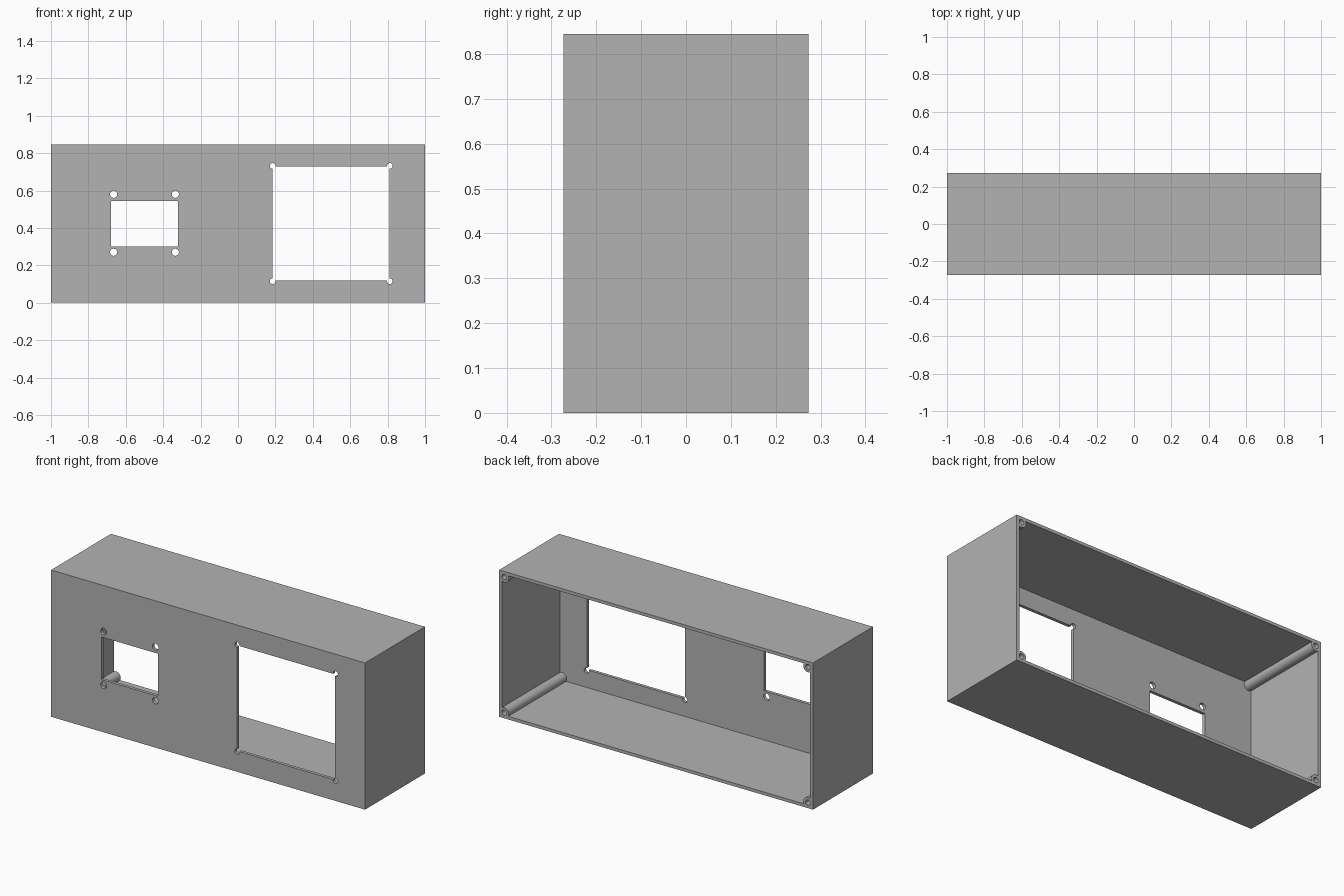
import bpy, bmesh, math
from mathutils import Matrix, Vector

if "Cube" in bpy.data.objects:
    bpy.data.objects.remove(bpy.data.objects["Cube"], do_unlink=True)

W, D, H = 2.0, 0.545, 0.845      # outer size
WALL = 0.018                     # wall and panel thickness
FRONT, BACK = -D / 2, D / 2

grey = bpy.data.materials.new("light_grey")
grey.use_nodes = True
colour = (0.45, 0.45, 0.45, 1)
grey.diffuse_color = colour
grey.node_tree.nodes["Principled BSDF"].inputs["Base Color"].default_value = colour


def make(name, bm):
    mesh = bpy.data.meshes.new(name)
    bm.to_mesh(mesh)
    bm.free()
    mesh.materials.append(grey)
    obj = bpy.data.objects.new(name, mesh)
    bpy.context.collection.objects.link(obj)
    return obj


def box(name, x0, x1, y0, y1, z0, z1):
    bm = bmesh.new()
    centre = Vector((x0 + x1, y0 + y1, z0 + z1)) / 2
    size = Matrix.Diagonal((x1 - x0, y1 - y0, z1 - z0, 1))
    bmesh.ops.create_cube(bm, size=1, matrix=Matrix.Translation(centre) @ size)
    return make(name, bm)


def rod(name, x, z, radius, y0, y1):
    """Cylinder along the depth axis."""
    bm = bmesh.new()
    place = Matrix.Translation((x, (y0 + y1) / 2, z)) @ Matrix.Rotation(math.pi / 2, 4, 'X')
    bmesh.ops.create_cone(bm, cap_ends=True, segments=32, radius1=radius,
                          radius2=radius, depth=y1 - y0, matrix=place)
    return make(name, bm)


def cut(target, cutter):
    """Subtract the cutter from the target and discard it."""
    mod = target.modifiers.new("cut", 'BOOLEAN')
    mod.operation = 'DIFFERENCE'
    mod.solver = 'EXACT'
    mod.object = cutter
    bpy.context.view_layer.objects.active = target
    bpy.ops.object.modifier_apply(modifier=mod.name)
    bpy.data.objects.remove(cutter, do_unlink=True)


# Enclosure block and the hollow inside it, open at the back
enclosure = box("enclosure", -W / 2, W / 2, FRONT, BACK, 0, H)
cavity = box("cavity", -W / 2 + WALL, W / 2 - WALL, FRONT + WALL, BACK + 0.1, WALL, H - WALL)

# Screw posts stay standing in the four corners of the hollow
INSET = 0.032
corners = [(x, z) for x in (-W / 2 + INSET, W / 2 - INSET) for z in (INSET, H - INSET)]
for x, z in corners:
    cut(cavity, rod("post", x, z, 0.03, FRONT - 0.1, BACK + 0.2))
cut(enclosure, cavity)

# Blind screw holes in the posts
for x, z in corners:
    cut(enclosure, rod("screw_hole", x, z, 0.015, BACK - 0.25, BACK + 0.1))

# Front openings, each with four mounting holes
openings = [
    # window x0, x1, z0, z1; hole x0, x1, z0, z1; hole radius
    ((-0.68, -0.32, 0.30, 0.545), (-0.665, -0.335, 0.27, 0.58), 0.019),
    ((0.185, 0.81, 0.12, 0.728), (0.185, 0.812, 0.115, 0.732), 0.015),
]
for (x0, x1, z0, z1), (hx0, hx1, hz0, hz1), radius in openings:
    cut(enclosure, box("window", x0, x1, FRONT - 0.1, FRONT + 0.1, z0, z1))
    for x in (hx0, hx1):
        for z in (hz0, hz1):
            cut(enclosure, rod("mount_hole", x, z, radius, FRONT - 0.1, FRONT + 0.1))

# Round surfaces smooth, edges sharp
bpy.ops.object.select_all(action='DESELECT')
enclosure.select_set(True)
bpy.context.view_layer.objects.active = enclosure
bpy.ops.object.shade_smooth_by_angle(angle=math.radians(30))
